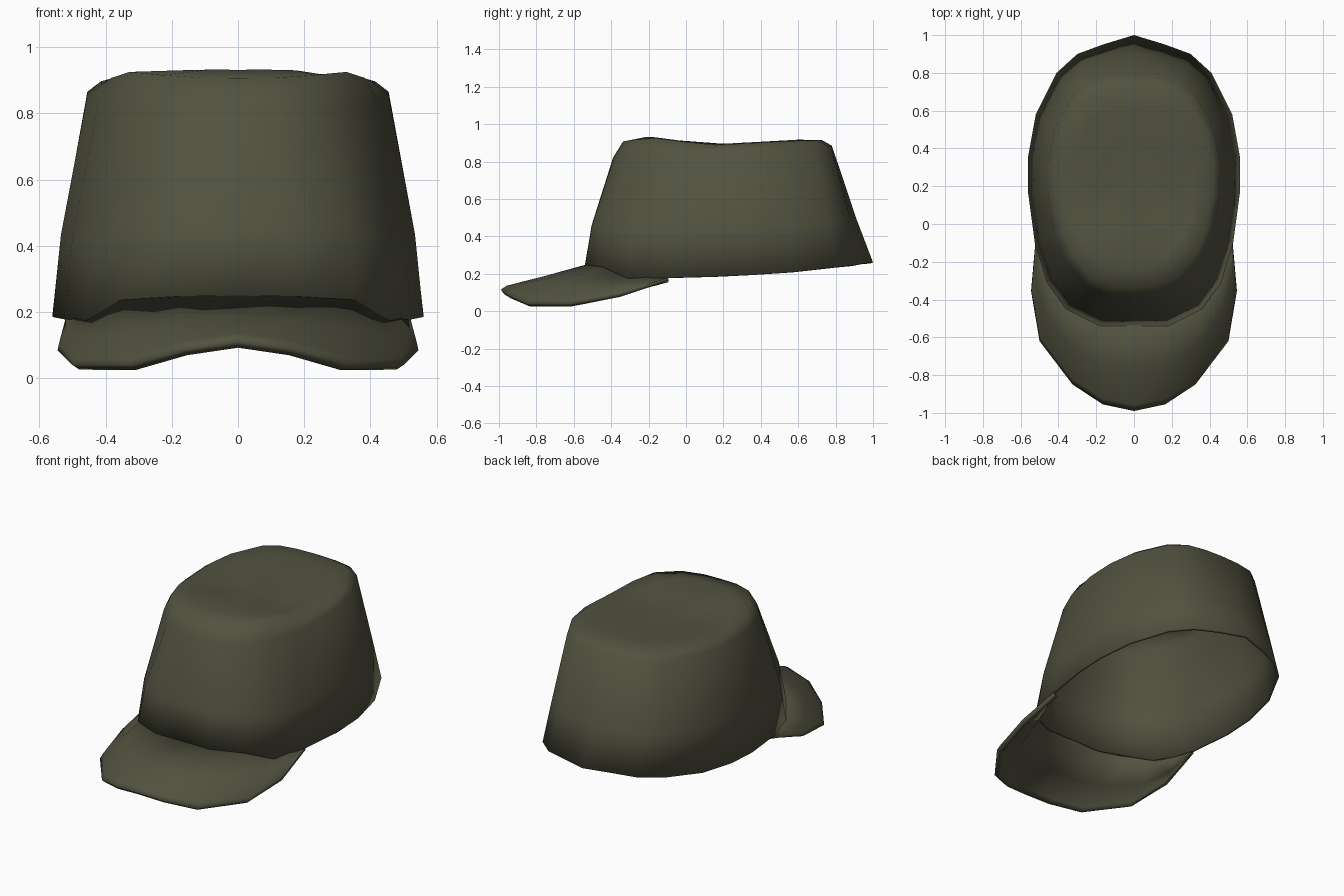
import bpy, bmesh, math
from mathutils import Vector

cube = bpy.data.objects.get("Cube")
if cube:
    bpy.data.objects.remove(cube, do_unlink=True)

olive = bpy.data.materials.new("olive cloth")
olive.use_nodes = True
olive.diffuse_color = (0.085, 0.085, 0.052, 1)
bsdf = olive.node_tree.nodes["Principled BSDF"]
bsdf.inputs["Base Color"].default_value = olive.diffuse_color
bsdf.inputs["Roughness"].default_value = 0.9


def lerp_table(table, v):
    """Piecewise linear lookup in a list of (key, value)."""
    for (a, fa), (b, fb) in zip(table, table[1:]):
        if v <= b:
            return fa + (fb - fa) * max(0, (v - a) / (b - a))
    return table[-1][1]


def mirrored(half, closed):
    """Complete a +x half outline; its ends on x = 0 are not doubled."""
    other = [Vector((-p.x, p.y, p.z)) for p in reversed(half) if p.x > 1e-5]
    return half + other if closed else other + [p for p in half]


def loft(name, rows, closed, tip=None, thickness=0.015):
    bm = bmesh.new()
    rings = [[bm.verts.new(p) for p in row] for row in rows]
    n = len(rings[0])
    for low, high in zip(rings, rings[1:]):
        for i in range(n if closed else n - 1):
            j = (i + 1) % n
            bm.faces.new((low[j], low[i], high[i], high[j]))
    if tip:
        end = bm.verts.new(tip)
        for i in range(n):
            bm.faces.new((rings[-1][(i + 1) % n], rings[-1][i], end))
    bm.normal_update()
    # Outside of the cloth faces up at the last row
    bm.faces.ensure_lookup_table()
    if bm.faces[-1].normal.z < 0:
        bmesh.ops.reverse_faces(bm, faces=bm.faces[:])
    mesh = bpy.data.meshes.new(name)
    bm.to_mesh(mesh)
    bm.free()
    mesh.materials.append(olive)
    obj = bpy.data.objects.new(name, mesh)
    bpy.context.collection.objects.link(obj)
    shell = obj.modifiers.new("cloth thickness", 'SOLIDIFY')
    shell.thickness = thickness
    shell.offset = -1
    bpy.ops.object.select_all(action='DESELECT')
    obj.select_set(True)
    bpy.context.view_layer.objects.active = obj
    bpy.ops.object.shade_smooth_by_angle(angle=math.radians(62))
    return obj


# Crown: half outlines of the hem and of the top rim, from back to front
hem = [(0, 1, .26), (.165, .95, .255), (.3, .9, .245), (.41, .8, .235),
       (.52, .58, .21), (.56, .36, .195), (.56, .16, .185), (.525, -.1, .178),
       (.46, -.31, .175), (.36, -.45, .237), (.18, -.54, .248), (0, -.54, .25)]
rim = [(0, .78), (.12, .775), (.23, .755), (.32, .69), (.42, .5), (.455, .33),
       (.455, .15), (.42, -.05), (.36, -.2), (.25, -.33), (.12, -.385), (0, -.39)]
hem = [Vector(p) for p in hem]
rim = [Vector((x, y, lerp_table([(-.4, .82), (.2, .86), (.8, .885)], y))) for x, y in rim]
mid = []
for a, b in zip(hem, rim):
    w = lerp_table([(-.5, .24), (.2, .24), (1, .4)], a.y)
    p = a.lerp(b, w)
    p.z = a.z + (b.z - a.z) * .37
    mid.append(p)

# Dished top: height varies from front to back
dish = [(-.34, .91), (-.2, .934), (0, .908), (.1, .89), (.3, .9), (.6, .917), (.74, .918)]
centre = Vector((0, .2, 0))


def top_ring(scale, drop):
    ring = []
    for p in rim:
        q = centre + (p - centre) * scale
        q.z = lerp_table(dish, q.y) - drop
        ring.append(q)
    return ring


halves = [hem, mid, rim, top_ring(.91, .004), top_ring(.7, 0), top_ring(.4, 0)]
loft("crown", [mirrored(h, True) for h in halves], True,
     Vector((0, .2, lerp_table(dish, .2))))

# Brim: inner edge follows the hem, outer edge droops at the sides
inner = [(0, -.53, .25), (.18, -.53, .248), (.35, -.45, .237),
         (.43, -.33, .19), (.49, -.2, .185), (.515, -.1, .18)]
outer = [(0, -.99, .115), (.165, -.955, .09), (.325, -.85, .042),
         (.5, -.62, .04), (.545, -.355, .085), (.522, -.095, .165)]
inner = [Vector(p) for p in inner]
outer = [Vector(p) for p in outer]
rows = []
for t, lift in ((0, 0), (.5, .004), (.93, .012), (1, 0)):
    row = [a.lerp(b, t) + Vector((0, 0, lift)) for a, b in zip(inner, outer)]
    rows.append(mirrored(row, False))
loft("brim", rows, False, thickness=0.028)
